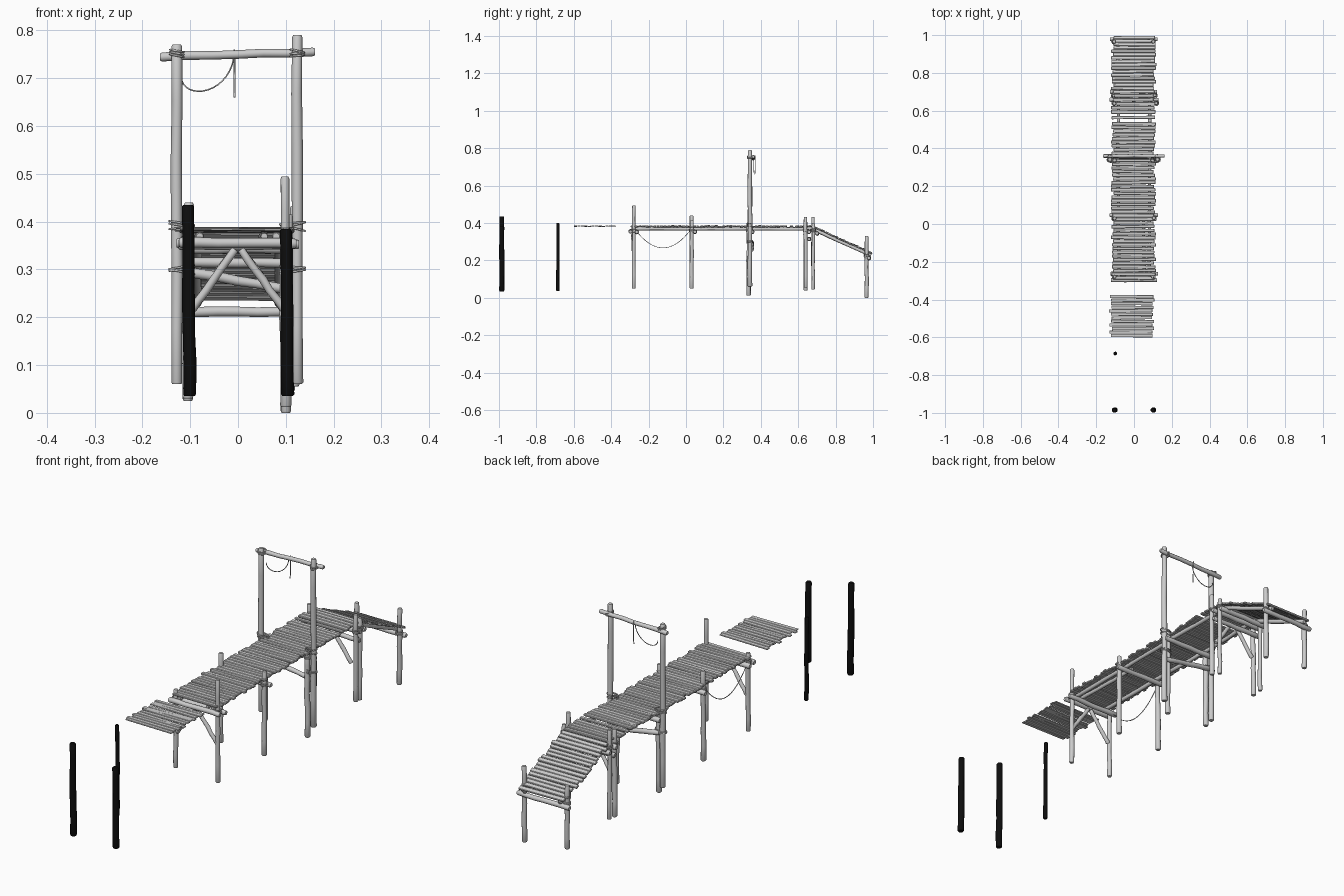
import bpy, bmesh, math, random
from mathutils import Vector, Matrix

if "Cube" in bpy.data.objects:
    bpy.data.objects.remove(bpy.data.objects["Cube"])
random.seed(4)
R = random.uniform

def finish(bm, name, mat=None, angle=40):
    bmesh.ops.recalc_face_normals(bm, faces=bm.faces)
    me = bpy.data.meshes.new(name)
    bm.to_mesh(me)
    bm.free()
    ob = bpy.data.objects.new(name, me)
    bpy.context.collection.objects.link(ob)
    if mat:
        me.materials.append(mat)
    bpy.ops.object.select_all(action='DESELECT')
    bpy.context.view_layer.objects.active = ob
    ob.select_set(True)
    bpy.ops.object.shade_smooth_by_angle(angle=math.radians(angle))
    return ob

# rough log: wobbling, slightly tapered rings with chamfered ends
def pole(name, a, b, r, wob=0.0015, sides=12, mat=None):
    a, b = Vector(a), Vector(b)
    q = (b - a).to_track_quat('Z', 'Y')
    L = (b - a).length
    bm = bmesh.new()
    rings = []
    ts = [0, 0.004 / L] + [i / 6 for i in range(1, 6)] + [1 - 0.004 / L, 1]
    for k, t in enumerate(ts):
        end = k in (0, len(ts) - 1)
        rr = r * (1.04 - 0.08 * t) * (0.8 if end else R(0.95, 1.05))
        off = Vector((R(-wob, wob), R(-wob, wob), t * L)) if 1 < k < len(ts) - 2 else Vector((0, 0, t * L))
        rings.append([bm.verts.new(a + q @ (off + Vector((rr * math.cos(j * math.tau / sides),
                      rr * math.sin(j * math.tau / sides), 0)))) for j in range(sides)])
    for u, v in zip(rings, rings[1:]):
        for j in range(sides):
            bm.faces.new((u[j], u[(j + 1) % sides], v[(j + 1) % sides], v[j]))
    bm.faces.new(rings[0])
    bm.faces.new(rings[-1])
    return finish(bm, name, mat)

def rope(name, pts, r=0.0017, cyclic=False):
    cu = bpy.data.curves.new(name, 'CURVE')
    cu.dimensions = '3D'
    cu.bevel_depth, cu.bevel_resolution = r, 1
    cu.use_fill_caps = True
    sp = cu.splines.new('POLY')
    sp.points.add(len(pts) - 1)
    for p, c in zip(sp.points, pts):
        p.co = (*c, 1)
    sp.use_cyclic_u = cyclic
    ob = bpy.data.objects.new(name, cu)
    bpy.context.collection.objects.link(ob)

# lashing: stacked tilted loops around a post and what it holds
def lashing(name, x, y, z, rx=0.013, ry=0.013, turns=3):
    for i in range(turns):
        t = R(-0.25, 0.25)
        rope(name, [(x + rx * math.cos(a), y + ry * math.sin(a),
                     z + (i - 1) * 0.005 + t * rx * math.cos(a))
                    for a in [k * math.tau / 14 for k in range(14)]], 0.0022, True)

# planks laid along a straight run from (y0,z0) to (y1,z1)
def planks(name, y0, z0, y1, z1, th, pitch=0.0195, cx=0.0):
    L = math.hypot(y1 - y0, z1 - z0)
    n = round(L / pitch)
    tilt = math.atan2(z1 - z0, y1 - y0)
    bm = bmesh.new()
    for i in range(n):
        t = (i + 0.5) / n
        xa, xb = cx - R(0.107, 0.123), cx + R(0.103, 0.118)
        M = (Matrix.Translation(((xa + xb) / 2, y0 + t * (y1 - y0), z0 + t * (z1 - z0) + R(-0.0015, 0.0015)))
             @ Matrix.Rotation(tilt + R(-0.06, 0.06), 4, 'X') @ Matrix.Rotation(R(-0.012, 0.012), 4, 'Z')
             @ Matrix.Rotation(R(-0.01, 0.01), 4, 'Y')
             @ Matrix.Diagonal((xb - xa, L / n * R(0.84, 0.98), th, 1)))
        vs = bmesh.ops.create_cube(bm, size=1, matrix=M)['verts']
        es = {e for v in vs for e in v.link_edges}
        bmesh.ops.bevel(bm, geom=list(es), offset=th * 0.25, segments=1, affect='EDGES')
    finish(bm, name, angle=25)

# deck sections
planks("deck_planks", -0.295, 0.382, 0.54, 0.382, 0.009)
planks("loose_plank", 0.555, 0.382, 0.573, 0.382, 0.008)
planks("deck_planks_rear", 0.583, 0.382, 0.69, 0.382, 0.009)
planks("ramp_planks", 0.69, 0.376, 0.995, 0.239, 0.009)
planks("floating_planks", -0.60, 0.383, -0.375, 0.383, 0.005, cx=-0.01)

# posts: x, y, bottom, top, radius
for x, y, z0, z1, r in [
        (-0.103, -0.28, 0.06, 0.40, 0.0095), (0.10, -0.28, 0.05, 0.494, 0.0095),
        (-0.105, 0.03, 0.05, 0.44, 0.0105), (0.105, 0.03, 0.05, 0.415, 0.0105),
        (-0.105, 0.335, 0.03, 0.39, 0.011), (0.10, 0.335, 0.012, 0.385, 0.011),
        (-0.105, 0.64, 0.04, 0.42, 0.0105), (0.118, 0.64, 0.055, 0.433, 0.010),
        (-0.107, 0.68, 0.045, 0.433, 0.009), (0.11, 0.68, 0.045, 0.40, 0.009),
        (-0.105, 0.965, 0.025, 0.30, 0.0105), (0.10, 0.965, 0.0, 0.33, 0.0105)]:
    pole("post", (x, y, z0), (x + R(-.003, .003), y + R(-.002, .002), z1), r)
    lashing("post_lashing", x, y, 0.225 if y > 0.9 else 0.36)

# cross beams under the deck
for y, z in [(-0.297, 0.354), (-0.264, 0.352), (0.048, 0.353), (0.355, 0.353),
             (0.658, 0.352), (0.70, 0.345), (0.978, 0.213)]:
    pole("cross_beam", (-R(.122, .13), y, z + R(-.003, .003)), (R(.122, .13), y, z), 0.0105)
pole("lower_beam", (-0.12, 0.658, 0.316), (0.125, 0.658, 0.314), 0.010)
pole("diagonal_beam", (-0.12, 0.352, 0.298), (0.12, 0.352, 0.255), 0.010)

# knee braces
for y in (-0.28, 0.64):
    for s in (-1, 1):
        pole("knee_brace", (s * 0.097, y, 0.215), (s * 0.006, y - 0.005, 0.342), 0.0085)

# stringers
for s in (-1, 1):
    pole("stringer", (s * 0.08, -0.29, 0.369), (s * 0.084, 0.35, 0.369), 0.0085)
    pole("stringer_rear", (s * 0.088, 0.31, 0.369), (s * 0.08, 0.69, 0.369), 0.0085)
    pole("ramp_stringer", (s * 0.085, 0.68, 0.366), (s * 0.085, 0.99, 0.227), 0.009)
pole("stringer_inner", (0.055, -0.29, 0.369), (0.05, 0.05, 0.369), 0.008)

# gate frame
for x, top in ((-0.128, 0.77), (0.124, 0.79)):
    pole("gate_post", (x, 0.342, 0.06), (x, 0.342, top), 0.0115)
    for z in (0.392, 0.30):
        lashing("gate_lashing", x * 0.92, 0.34, z, 0.026, 0.015)
    lashing("gate_top_lashing", x, 0.348, 0.752, 0.014, 0.02)
pole("gate_crossbar", (-0.163, 0.36, 0.744), (0.161, 0.36, 0.755), 0.009, wob=0.003)

# hanging ropes
rope("gate_rope", [(-0.118 + 0.055 * (1 - math.cos(a)), 0.362,
                    0.70 + 0.055 * a / math.pi - 0.052 * math.sin(a) ** 1)
                   for a in [k * math.pi / 16 for k in range(17)]])
rope("gate_rope_end", [(-0.008, 0.37, 0.76), (-0.007, 0.371, 0.70), (-0.007, 0.368, 0.66)], 0.002)
rope("side_rope", [(-0.107, -0.268 + 0.29 * t, 0.36 - 0.37 * t * (1 - t))
                   for t in [k / 18 for k in range(19)]])

# lone dark posts
dark = bpy.data.materials.new("dark")
dark.diffuse_color = (0.004, 0.004, 0.004, 1)
dark.use_nodes = True
dark.node_tree.nodes["Principled BSDF"].inputs["Base Color"].default_value = dark.diffuse_color
for x, y, z0, z1, r in [(-0.103, -0.985, 0.035, 0.435, 0.013), (0.102, -0.985, 0.035, 0.385, 0.013),
                        (-0.10, -0.685, 0.037, 0.40, 0.0085)]:
    pole("lone_post", (x + 0.002, y, z0), (x - 0.002, y, z1), r, mat=dark)
